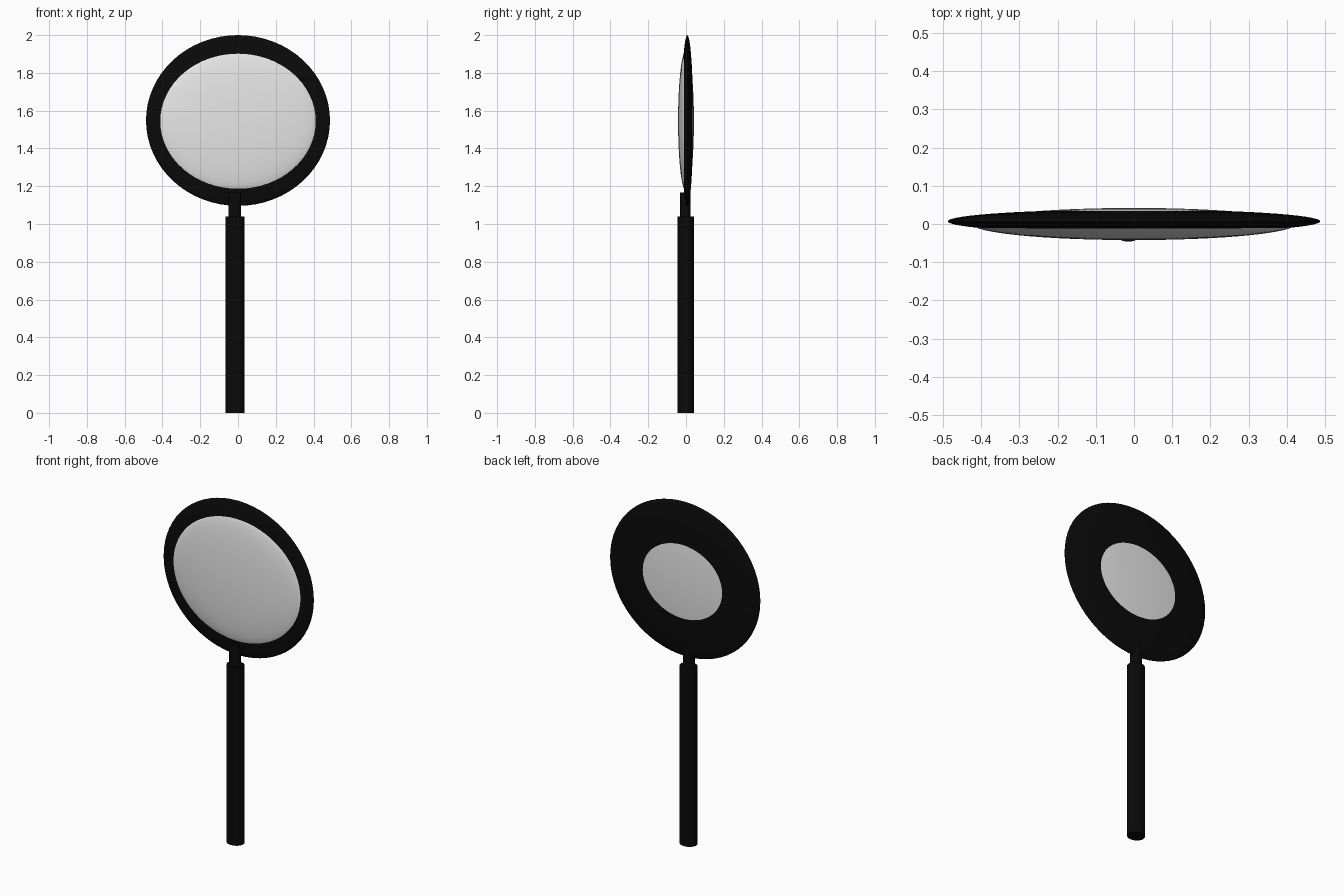
import bpy, math

if "Cube" in bpy.data.objects:
    bpy.data.objects.remove(bpy.data.objects["Cube"])


def material(name, rgb):
    m = bpy.data.materials.new(name)
    m.diffuse_color = (*rgb, 1)
    m.use_nodes = True
    m.node_tree.nodes["Principled BSDF"].inputs["Base Color"].default_value = m.diffuse_color
    return m


black = material("black", (0.003, 0.003, 0.003))
glass = material("pale grey", (0.8, 0.8, 0.8))


def finish(name, mat):
    ob = bpy.context.object
    ob.name = name
    bpy.ops.object.transform_apply(location=False, rotation=True, scale=True)
    bpy.ops.object.shade_smooth_by_angle(angle=math.radians(35))
    ob.data.materials.append(mat)
    return ob


def lentil(name, centre, rx, ry, rz, mat):
    # flattened sphere with its poles facing front and back
    bpy.ops.mesh.primitive_uv_sphere_add(segments=64, ring_count=32, radius=1,
                                         location=centre,
                                         rotation=(math.pi / 2, 0, 0))
    bpy.context.object.scale = (rx, rz, ry)
    return finish(name, mat)


def rod(name, x, y, z0, z1, rx, ry, mat):
    # upright cylinder with an oval section
    bpy.ops.mesh.primitive_cylinder_add(vertices=32, radius=1, depth=1,
                                        location=(x, y, (z0 + z1) / 2))
    bpy.context.object.scale = (rx, ry, z1 - z0)
    return finish(name, mat)


# Round head: dark rim disc with the lens bulging through both sides
lentil("rim", (0, 0.007, 1.548), 0.487, 0.031, 0.452, black)
lentil("lens", (0, 0, 1.545), 0.423, 0.042, 0.373, glass)

# Handle and the thinner neck joining it to the rim
rod("handle", -0.015, -0.002, 0.0, 1.04, 0.05, 0.044, black)
rod("neck", -0.017, -0.003, 1.03, 1.167, 0.034, 0.028, black)
